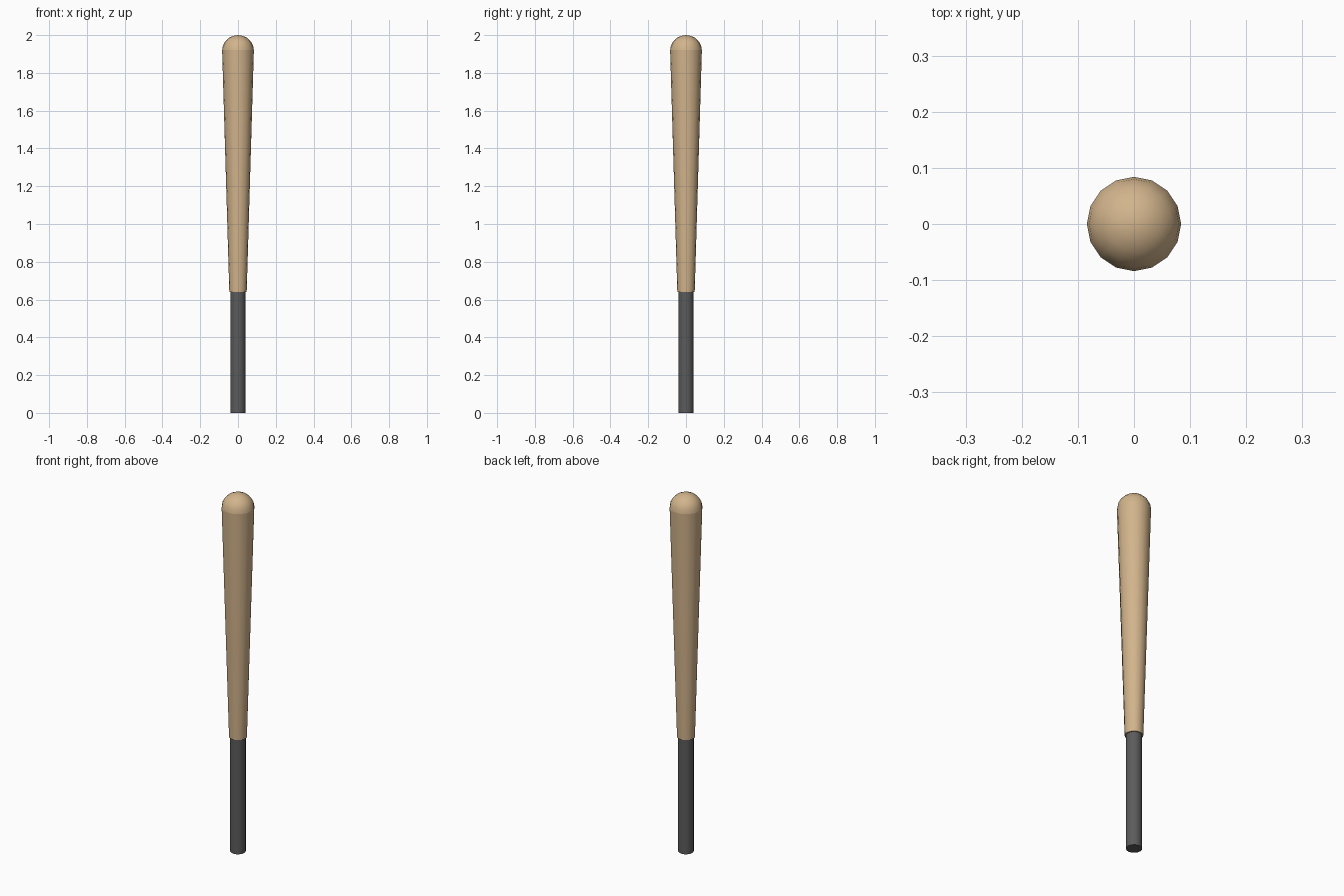
import bpy, bmesh, math

if "Cube" in bpy.data.objects:
    bpy.data.objects.remove(bpy.data.objects["Cube"])

SIDES = 16


def material(name, rgb):
    m = bpy.data.materials.new(name)
    m.diffuse_color = (*rgb, 1)
    m.use_nodes = True
    m.node_tree.nodes["Principled BSDF"].inputs["Base Color"].default_value = m.diffuse_color
    return m


def lathe(name, profile, mat):
    """Revolve (radius, z) points about z; radius 0 makes a pole, open ends are capped."""
    bm = bmesh.new()
    rings = []
    for r, z in profile:
        if r == 0:
            rings.append([bm.verts.new((0, 0, z))] * SIDES)
        else:
            angles = [2 * math.pi * i / SIDES for i in range(SIDES)]
            rings.append([bm.verts.new((r * math.cos(a), r * math.sin(a), z)) for a in angles])
    for low, high in zip(rings, rings[1:]):
        for i in range(SIDES):
            j = (i + 1) % SIDES
            quad = [low[i], low[j], high[j], high[i]]
            bm.faces.new(list(dict.fromkeys(quad)))
    for ring, (r, z) in ((rings[0], profile[0]), (rings[-1], profile[-1])):
        if r > 0:
            bm.faces.new(ring)
    bmesh.ops.recalc_face_normals(bm, faces=bm.faces)
    mesh = bpy.data.meshes.new(name)
    bm.to_mesh(mesh)
    bm.free()
    mesh.materials.append(mat)
    obj = bpy.data.objects.new(name, mesh)
    bpy.context.collection.objects.link(obj)
    bpy.ops.object.select_all(action='DESELECT')
    obj.select_set(True)
    bpy.context.view_layer.objects.active = obj
    bpy.ops.object.shade_smooth_by_angle(angle=math.radians(40))
    return obj


wood = material("wood", (0.645, 0.456, 0.262))
dark = material("dark_grip", (0.105, 0.105, 0.105))

# Straight dark grip
lathe("grip", [(0.04, 0), (0.04, 0.64)], dark)

# Tapered wooden barrel
lathe("barrel", [(0.046, 0.64), (0.084, 1.92)], wood)

# Rounded end: a hemisphere sitting on the barrel
R, RINGS = 0.084, 5
arc = [math.pi / 2 * i / RINGS for i in range(RINGS)]
dome = [(R * math.cos(a), 1.92 + 0.08 * math.sin(a)) for a in arc]
lathe("rounded_end", dome + [(0, 2.0)], wood)
